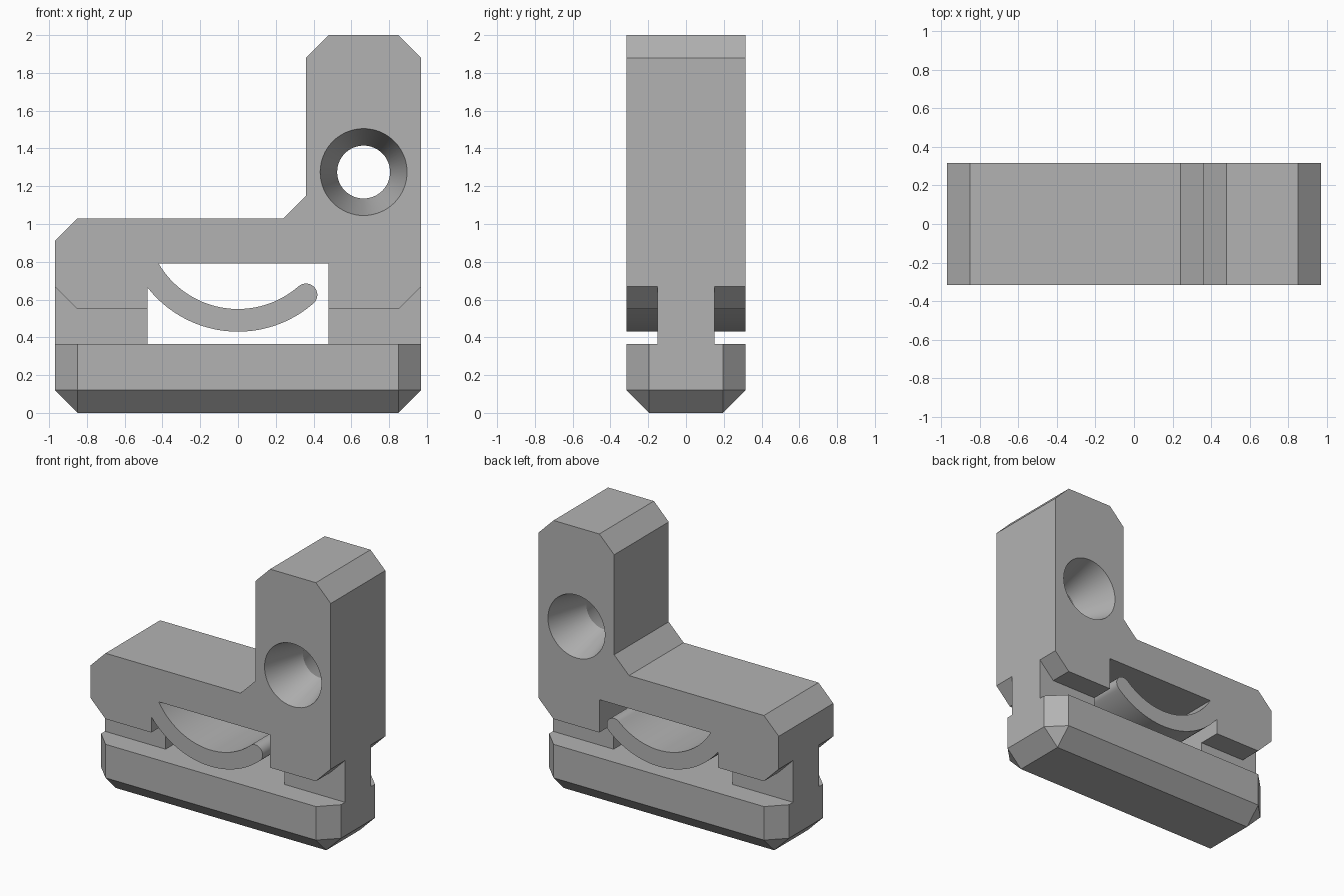
import bpy
import bmesh
from math import sin, cos, pi, asin, atan2, radians

HALF = 0.315      # half depth of the body
CH = 0.12         # chamfer used everywhere

if "Cube" in bpy.data.objects:
    bpy.data.objects.remove(bpy.data.objects["Cube"], do_unlink=True)

grey = bpy.data.materials.new("plain grey")
grey.use_nodes = True
grey.diffuse_color = (0.45, 0.45, 0.45, 1)
grey.node_tree.nodes["Principled BSDF"].inputs["Base Color"].default_value = (0.45, 0.45, 0.45, 1)


def finish(name, bm):
    bmesh.ops.recalc_face_normals(bm, faces=bm.faces)
    mesh = bpy.data.meshes.new(name)
    bm.to_mesh(mesh)
    bm.free()
    obj = bpy.data.objects.new(name, mesh)
    bpy.context.collection.objects.link(obj)
    mesh.materials.append(grey)
    return obj


def extrude_profile(name, points, half):
    """Extrude an x-z outline evenly to both sides along y."""
    bm = bmesh.new()
    face = bm.faces.new([bm.verts.new((x, -half, z)) for x, z in points])
    side = bmesh.ops.extrude_face_region(bm, geom=[face])["geom"]
    bmesh.ops.translate(bm, vec=(0, 2 * half, 0),
                        verts=[v for v in side if isinstance(v, bmesh.types.BMVert)])
    return finish(name, bm)


def arc(cx, cz, r, start, end, steps):
    return [(cx + r * cos(start + (end - start) * i / steps),
             cz + r * sin(start + (end - start) * i / steps)) for i in range(steps + 1)]


def combine(target, other, operation):
    mod = target.modifiers.new(other.name, "BOOLEAN")
    mod.operation = operation
    mod.solver = "EXACT"
    mod.object = other
    bpy.context.view_layer.objects.active = target
    bpy.ops.object.modifier_apply(modifier=mod.name)
    bpy.data.objects.remove(other, do_unlink=True)


# Curved spring arm: two concentric arcs closed by a round tip
inner, thick = 0.4875, 0.12
outer, middle = inner + thick, inner + thick / 2
cz = 0.55 + inner
tip = asin(0.36 / middle) - pi / 2
tip_x, tip_z = middle * cos(tip), cz + middle * sin(tip)
arm = arc(0, cz, outer, -pi / 2 - asin(0.48 / outer), tip, 40)
arm += arc(tip_x, tip_z, thick / 2, tip, tip + pi, 16)[1:-1]
arm += arc(0, cz, inner, tip, atan2(0.79 - cz, -0.42), 40)

# L-shaped body with chamfered corners, window and spring arm
body = extrude_profile("clip_body", [(-0.97, 0.67), (-0.85, 0.55), (-0.48, 0.55)] + arm + [
    (0.48, 0.79), (0.48, 0.55), (0.85, 0.55), (0.97, 0.67),
    (0.97, 2 - CH), (0.85, 2), (0.48, 2), (0.36, 2 - CH),
    (0.36, 1.15), (0.24, 1.03), (-0.85, 1.03), (-0.97, 0.91)], HALF)

# Narrow webs between body and base
for side, name in ((1, "left_web"), (-1, "right_web")):
    web = extrude_profile(name, [(side * x, z) for x, z in (
        (0.48, 0.365), (0.97, 0.365), (0.97, 0.67), (0.85, 0.55), (0.48, 0.55))], 0.15)
    combine(body, web, "UNION")

# Base foot: octagonal plan tapering to a rectangular underside
bm = bmesh.new()
for sx in (-1, 1):
    for sy in (-1, 1):
        bm.verts.new((sx * 0.85, sy * (HALF - CH), 0))
        for z in (CH, 0.365):
            bm.verts.new((sx * 0.97, sy * (HALF - CH), z))
            bm.verts.new((sx * 0.85, sy * HALF, z))
bmesh.ops.convex_hull(bm, input=bm.verts)
bmesh.ops.dissolve_limit(bm, angle_limit=radians(1), verts=bm.verts, edges=bm.edges)
combine(body, finish("base_foot", bm), "UNION")

# Hourglass bolt hole, wide at both faces and narrow in the middle
bm = bmesh.new()
rings = []
for y, r in ((-HALF - 0.02, 0.2357), (0, 0.14), (HALF + 0.02, 0.2357)):
    rings.append([bm.verts.new((x, y, z)) for x, z in arc(0.665, 1.275, r, 0, 2 * pi, 64)[:-1]])
for a, b in zip(rings, rings[1:]):
    for i in range(64):
        j = (i + 1) % 64
        bm.faces.new((a[i], a[j], b[j], b[i]))
bm.faces.new(rings[0])
bm.faces.new(rings[-1])
combine(body, finish("bolt_hole_cutter", bm), "DIFFERENCE")

bpy.ops.object.select_all(action="DESELECT")
body.select_set(True)
bpy.context.view_layer.objects.active = body
bpy.ops.object.shade_smooth_by_angle(angle=radians(25))
